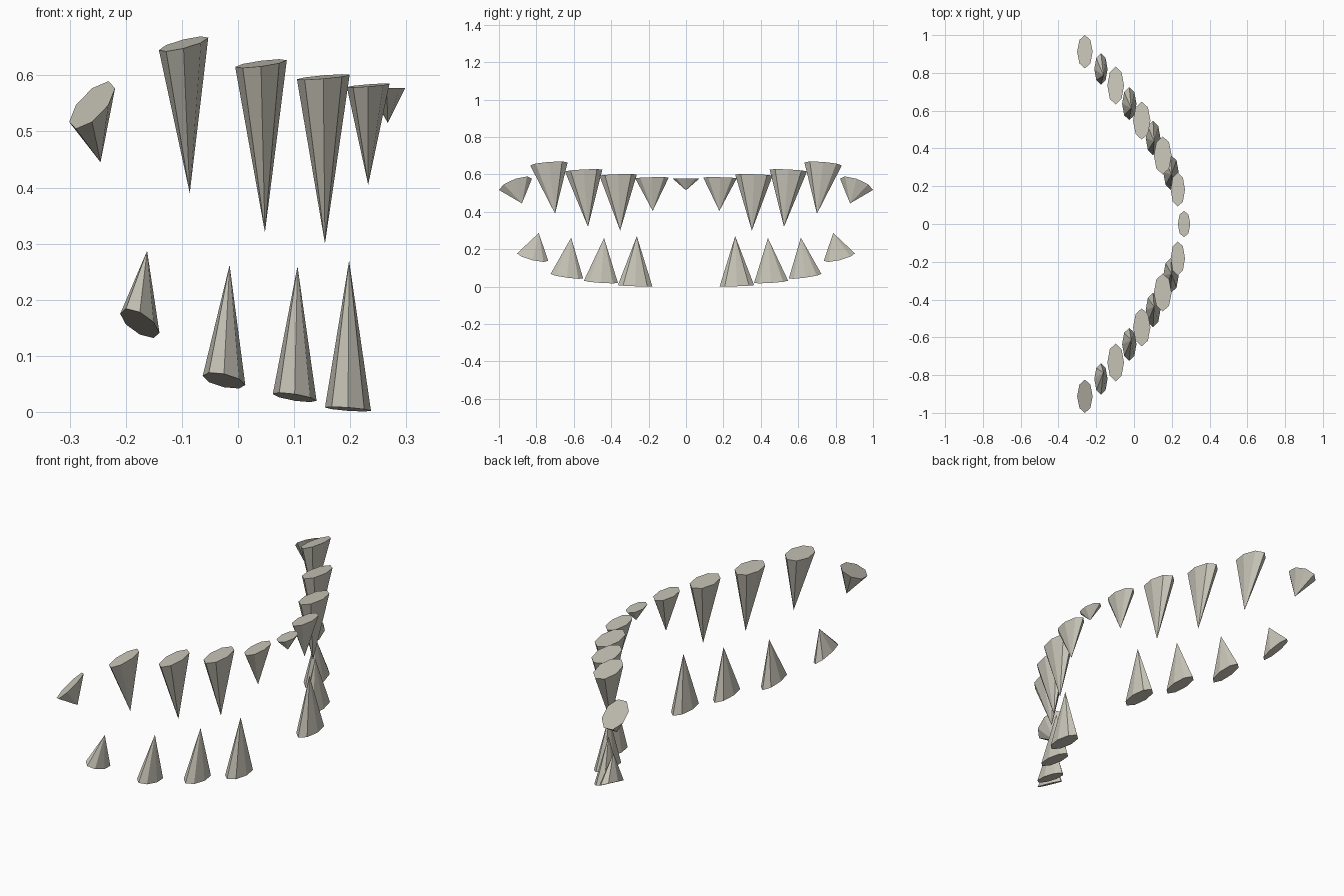
import bpy
import bmesh
from mathutils import Matrix, Vector

if "Cube" in bpy.data.objects:
    bpy.data.objects.remove(bpy.data.objects["Cube"], do_unlink=True)

ivory = bpy.data.materials.new("warm ivory grey")
ivory.use_nodes = True
COLOUR = (0.58, 0.56, 0.48, 1)
ivory.diffuse_color = COLOUR
ivory.node_tree.nodes["Principled BSDF"].inputs["Base Color"].default_value = COLOUR

SIDES = 8


def tooth(name, centre, tip, thin, wide, side=1):
    """Flat-faced cone: tilted oval base, pointed tip; side -1 mirrors it in y."""
    centre, tip = Vector(centre), Vector(tip)
    axis = tip - centre
    shape = Matrix((Vector(thin), Vector(wide), axis)).transposed().to_4x4()
    place = Matrix.Diagonal((1, side, 1, 1)) @ Matrix.Translation(centre) @ shape
    bm = bmesh.new()
    bmesh.ops.create_cone(bm, cap_ends=True, segments=SIDES, radius1=1, radius2=0,
                          depth=1, matrix=Matrix.Translation((0, 0, 0.5)))
    bmesh.ops.remove_doubles(bm, verts=bm.verts, dist=1e-5)
    bm.transform(place)
    bmesh.ops.recalc_face_normals(bm, faces=bm.faces)
    mesh = bpy.data.meshes.new(name)
    bm.to_mesh(mesh)
    bm.free()
    mesh.materials.append(ivory)
    bpy.context.collection.objects.link(bpy.data.objects.new(name, mesh))


# Small middle tooth of the upper row
tooth("upper_middle_tooth", (0.265, 0, 0.577), (0.267, 0, 0.515),
      (0.033, 0, 0), (0, 0.07, 0))

# Each tooth: base centre, tip, then (half width, rise) across x and along y
UPPER = [
    ((0.232, 0.182, 0.582), (0.232, 0.178, 0.405), (0.038, 0.003), (0.09, -0.002)),
    ((0.152, 0.363, 0.597), (0.155, 0.352, 0.300), (0.047, 0.004), (0.10, -0.003)),
    ((0.041, 0.547, 0.621), (0.048, 0.524, 0.320), (0.046, 0.006), (0.10, -0.005)),
    ((-0.097, 0.733, 0.656), (-0.086, 0.700, 0.390), (0.044, 0.011), (0.10, -0.008)),
    ((-0.260, 0.912, 0.547), (-0.245, 0.877, 0.445), (0.041, 0.030), (0.088, -0.030)),
]
LOWER = [
    ((0.196, 0.272, 0.005), (0.198, 0.263, 0.270), (0.041, -0.003), (0.092, 0.003)),
    ((0.101, 0.455, 0.026), (0.106, 0.438, 0.260), (0.039, -0.006), (0.091, 0.006)),
    ((-0.025, 0.637, 0.056), (-0.015, 0.614, 0.262), (0.038, -0.008), (0.087, 0.012)),
    ((-0.175, 0.820, 0.158), (-0.162, 0.787, 0.287), (0.035, -0.017), (0.083, 0.020)),
]

# Both halves of the jaw
for row, teeth in (("upper", UPPER), ("lower", LOWER)):
    for number, (centre, tip, across, along) in enumerate(teeth, 1):
        for half, side in (("back", 1), ("front", -1)):
            tooth(f"{row}_{half}_tooth_{number}", centre, tip,
                  (across[0], 0, across[1]), (0, along[0], along[1]), side)
